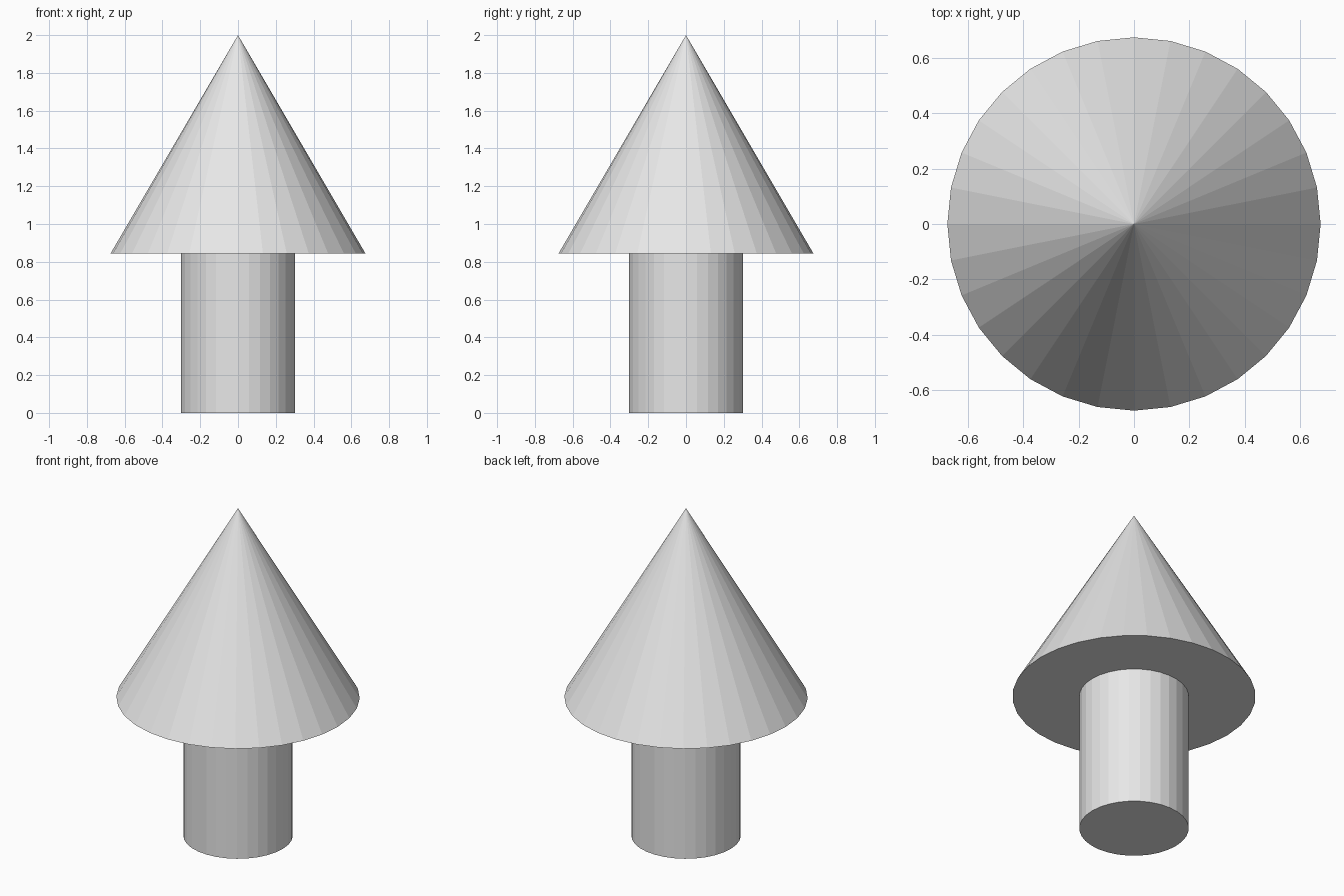
import bpy

cube = bpy.data.objects.get("Cube")
if cube:
    bpy.data.objects.remove(cube, do_unlink=True)

SIDES = 32
BASE_Z = 0.845      # underside of the cone
HEIGHT = 2.0

grey = bpy.data.materials.new("light_grey")
grey.use_nodes = True
grey.diffuse_color = (0.8, 0.8, 0.8, 1)
grey.node_tree.nodes["Principled BSDF"].inputs["Base Color"].default_value = (0.8, 0.8, 0.8, 1)


def finish(name):
    obj = bpy.context.object
    obj.name = name
    obj.data.materials.append(grey)


# Straight round post
bpy.ops.mesh.primitive_cylinder_add(vertices=SIDES, radius=0.303, depth=BASE_Z,
                                    location=(0, 0, BASE_Z / 2))
finish("post")

# Pointed cone on top
bpy.ops.mesh.primitive_cone_add(vertices=SIDES, radius1=0.674, radius2=0,
                                depth=HEIGHT - BASE_Z,
                                location=(0, 0, (HEIGHT + BASE_Z) / 2))
finish("cone_top")
